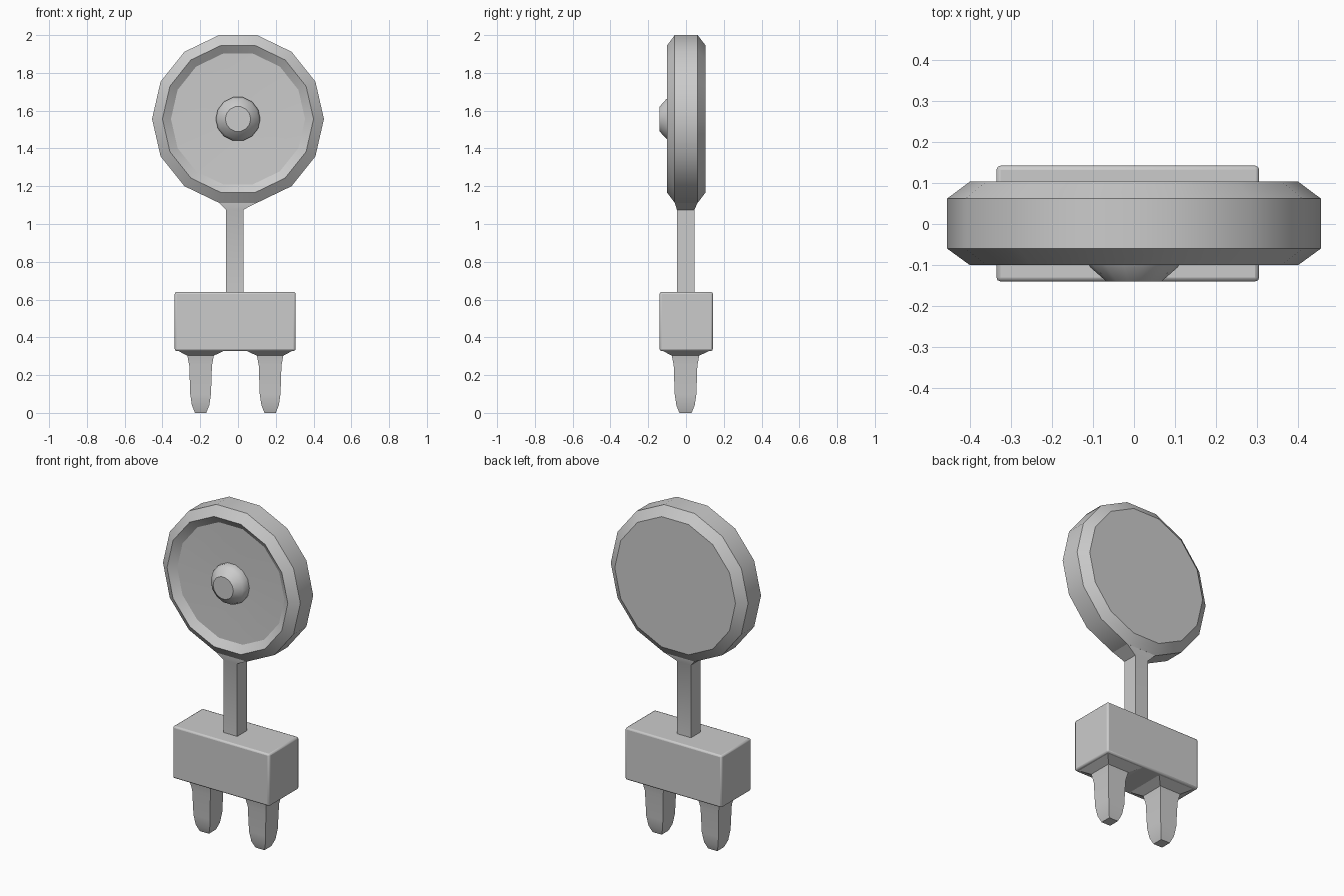
import bpy, bmesh, math

if "Cube" in bpy.data.objects:
    bpy.data.objects.remove(bpy.data.objects["Cube"])


def loft(name, rings, angle=30):
    """Skin a list of equal-length point rings and cap both ends."""
    bm = bmesh.new()
    rows = [[bm.verts.new(p) for p in ring] for ring in rings]
    n = len(rows[0])
    for a, b in zip(rows, rows[1:]):
        for i in range(n):
            j = (i + 1) % n
            bm.faces.new((a[i], a[j], b[j], b[i]))
    bm.faces.new(rows[0])
    bm.faces.new(rows[-1])
    bmesh.ops.recalc_face_normals(bm, faces=bm.faces)
    mesh = bpy.data.meshes.new(name)
    bm.to_mesh(mesh)
    bm.free()
    obj = bpy.data.objects.new(name, mesh)
    bpy.context.collection.objects.link(obj)
    bpy.ops.object.select_all(action='DESELECT')
    obj.select_set(True)
    bpy.context.view_layer.objects.active = obj
    bpy.ops.object.shade_smooth_by_angle(angle=math.radians(angle))
    return obj


def rect(x0, x1, y0, y1, z):
    return [(x0, y0, z), (x1, y0, z), (x1, y1, z), (x0, y1, z)]


def disc_ring(r, y, sides=14, z=1.556):
    return [(r * math.cos(2 * math.pi * i / sides), y,
             z + r * math.sin(2 * math.pi * i / sides)) for i in range(sides)]


# Round dished head: back face, bevelled rim, recessed front
loft("round_head", [disc_ring(r, y) for r, y in (
    (0.40, 0.103), (0.455, 0.062), (0.455, -0.06), (0.40, -0.10),
    (0.355, -0.068), (0.10, -0.06))])

# Centre knob
loft("centre_knob", [disc_ring(r, y) for r, y in (
    (0.118, -0.055), (0.118, -0.082), (0.107, -0.105), (0.067, -0.14))])

# Neck post flaring into the bottom facet of the head
loft("neck_post", [
    rect(-0.064, 0.028, -0.048, 0.044, 0.62),
    rect(-0.064, 0.028, -0.048, 0.044, 1.075),
    rect(-0.10, 0.10, -0.06, 0.062, 1.113),
    rect(-0.10, 0.10, -0.06, 0.062, 1.13)])

# Body block with softened edges
body = loft("body_block", [rect(-0.335, 0.305, -0.14, 0.142, 0.328),
                           rect(-0.335, 0.305, -0.14, 0.142, 0.64)])
bevel = body.modifiers.new("soft_edges", 'BEVEL')
bevel.width = 0.01
bevel.segments = 2

# Tapered legs: each half of the underside slopes down into a leg
profile = ((0.07, 0.303), (0.06, 0.25), (0.055, 0.10), (0.046, 0.04), (0.03, 0.0))
for name, cx, x0, x1 in (("left_leg", -0.198, -0.33, -0.06),
                         ("right_leg", 0.17, 0.03, 0.30)):
    rings = [rect(x0, x1, -0.136, 0.138, 0.335)]
    rings += [rect(cx - h, cx + h, -h - 0.005, h, z) for h, z in profile]
    loft(name, rings)
